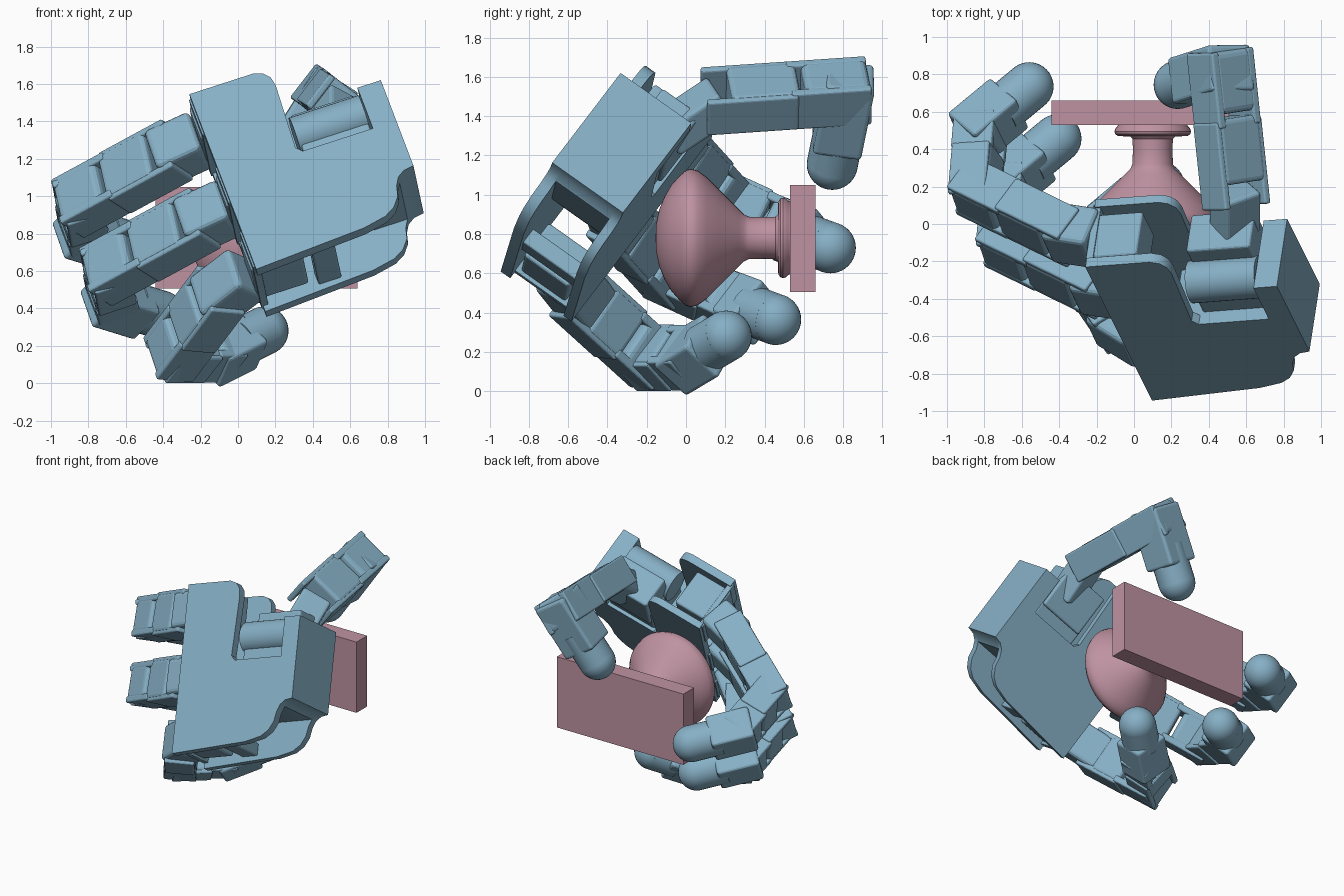
import bpy, bmesh, math
from mathutils import Vector as V, Matrix

if "Cube" in bpy.data.objects:
    bpy.data.objects.remove(bpy.data.objects["Cube"])

def mat(name, c):
    m = bpy.data.materials.new(name)
    m.diffuse_color = (*c, 1)
    m.use_nodes = True
    m.node_tree.nodes["Principled BSDF"].inputs["Base Color"].default_value = m.diffuse_color
    return m

BLUE = mat("blue", (0.24, 0.43, 0.56))
PINK = mat("pink", (0.52, 0.29, 0.36))

def finish(bm, name, m, bevel=0.0, smooth=False):
    bmesh.ops.recalc_face_normals(bm, faces=bm.faces[:])
    me = bpy.data.meshes.new(name)
    bm.to_mesh(me)
    bm.free()
    o = bpy.data.objects.new(name, me)
    bpy.context.collection.objects.link(o)
    me.materials.append(m)
    if bevel:
        b = o.modifiers.new("bevel", "BEVEL")
        b.width, b.segments, b.limit_method = bevel, 3, "ANGLE"
    if smooth:
        bpy.context.view_layer.objects.active = o
        o.select_set(True)
        bpy.ops.object.shade_smooth_by_angle(angle=math.radians(35))
        o.select_set(False)
    return o

def frame(origin, side, along):
    # x = side (joint axis), z = along the link, y = depth
    z = along.normalized()
    x = (side - z * side.dot(z)).normalized()
    y = z.cross(x)
    m = Matrix((x, y, z)).transposed().to_4x4()
    m.translation = origin
    return m

def box(name, m, lo, hi, bevel=0.02, material=BLUE):
    lo, hi = V(lo), V(hi)
    bm = bmesh.new()
    bmesh.ops.create_cube(bm, size=1, matrix=m @ Matrix.Translation((lo + hi) / 2) @ Matrix.Diagonal((*(hi - lo), 1)))
    return finish(bm, name, material, bevel)

def cyl(name, p, q, r):
    m = frame((p + q) / 2, V((0.31, 0.47, 0.83)), q - p)
    bm = bmesh.new()
    bmesh.ops.create_cone(bm, cap_ends=True, segments=32, radius1=r, radius2=r, depth=(q - p).length, matrix=m)
    return finish(bm, name, BLUE, 0, True)

# ---- palm frame: W away from finger roots, U along the finger row, N into the grip
U = V((0.29, -0.58, -0.76)).normalized()
N = V((0.124, 0.81, -0.573)).normalized()
W = U.cross(N).normalized()
PALM = Matrix((W, U, N)).transposed().to_4x4()
PALM.translation = V((-0.26, -0.23, 1.545))

def P(a, b, n):
    return PALM @ V((a, b, n))

def prism(name, outline, n0, n1):
    bm = bmesh.new()
    f = bm.faces.new([bm.verts.new(P(a, b, n0)) for a, b in outline])
    g = bmesh.ops.extrude_face_region(bm, geom=[f])["geom"]
    bmesh.ops.translate(bm, verts=[e for e in g if isinstance(e, bmesh.types.BMVert)], vec=N * (n1 - n0))
    return finish(bm, name, BLUE, 0, True)

outline = [(0, 0), (0.36, 0), (0.41, 0.02), (0.44, 0.06), (0.45, 0.12), (0.43, 0.55), (0.46, 0.585),
           (0.855, 0.585), (0.855, 0.3), (0.987, 0.3), (0.987, 0.9), (0.93, 0.91), (0.89, 0.94),
           (0.865, 0.99), (0.85, 1.06), (0.81, 1.12), (0.75, 1.16), (0.62, 1.19), (0, 1.23)]
prism("palm_back_plate", outline, 0, 0.06)
prism("palm_front_plate", outline, 0.395, 0.445)
prism("palm_core", [(0.3, 0.62), (0.46, 0.585), (0.855, 0.585), (0.855, 0.3), (0.987, 0.3), (0.987, 0.9),
                    (0.93, 0.91), (0.89, 0.94), (0.6, 0.94), (0.3, 0.85)], 0.05, 0.4)
for b in (0.11, 0.59, 1.04):
    box("finger_motor", PALM, (-0.02, b - 0.09, 0.08), (0.27, b + 0.13, 0.36), 0.015)
    box("motor_bracket", PALM, (-0.01, b - 0.1, 0.03), (0.03, b + 0.15, 0.42), 0.005)
box("wrist_side_post", PALM, (0.32, 1.08, 0.05), (0.45, 1.17, 0.4), 0.01)

# ---- thumb mount in the palm notch
cyl("thumb_roll_motor", P(0.46, 0.39, 0.14), P(0.85, 0.39, 0.14), 0.115)
box("thumb_motor", PALM, (0.47, 0.37, 0.08), (0.85, 0.6, 0.42), 0.015)
box("thumb_mount", PALM, (0.48, 0.19, 0.2), (0.84, 0.5, 0.44), 0.015)

# ---- articulated digits
def link(name, p, q, side, w, d, end=0.08):
    m = frame(p, side, q - p)
    L = (q - p).length
    box(name + "_motor", m, (-w * 0.45, -d * 0.48, 0.06), (w * 0.45, d * 0.48, L * 0.62), 0.025)
    box(name + "_knuckle", m, (-w * 0.42, -d * 0.5, L * 0.66), (w * 0.42, d * 0.5, L + end), 0.035)
    for s in (-1, 1):
        x0, x1 = sorted((s * (w / 2 - 0.04), s * w / 2))
        box(name + "_cheek", m, (x0, -d * 0.46, -0.07), (x1, d * 0.46, L * 0.6), 0.012)
        x0, x1 = sorted((s * (w / 2 - 0.06), s * (w / 2 - 0.012)))
        box(name + "_end_cheek", m, (x0, -d * 0.5, L * 0.55), (x1, d * 0.5, L + end), 0.012)

def fingertip(name, p, q, side, w, d, r, cover=0.6):
    m = frame(p, side, q - p)
    L = (q - p).length
    box(name + "_tip_bracket", m, (-w / 2, -d / 2, -0.1), (w / 2, d / 2, L * cover), 0.02)
    cyl(name + "_tip_sleeve", m @ V((0, 0, L * 0.4)), q, r)
    bm = bmesh.new()
    bmesh.ops.create_uvsphere(bm, u_segments=32, v_segments=20, radius=r, matrix=Matrix.Translation(q))
    finish(bm, name + "_tip", BLUE, 0, True)

def finger(name, pts, side):
    j, m, k, e, t = [V(p) for p in pts]
    box(name + "_root", frame(j, side, m - j), (-0.13, -0.12, -0.06), (0.13, 0.12, (m - j).length + 0.06), 0.03)
    link(name + "_proximal", m, k, side, 0.31, 0.23)
    link(name + "_middle", k, e, side, 0.28, 0.23, 0.04)
    fingertip(name, e, t, side, 0.26, 0.24, 0.13)

upper = [V(p) for p in ((-0.25, -0.07, 1.28), (-0.38, -0.05, 1.22), (-0.85, 0.18, 0.965),
                        (-0.82, 0.52, 0.81), (-0.56, 0.735, 0.73))]
finger("upper_finger", upper, U)
finger("middle_finger", [p + U * 0.48 + V((0.01, 0, 0.0)) for p in upper], U)
lower = ((0.01, -0.60, 0.56), (-0.12, -0.52, 0.46), (-0.34, -0.20, 0.17), (-0.08, 0.02, 0.17), (0.14, 0.205, 0.28))
finger("lower_finger", lower, U)

# ---- thumb
TS = V((0.79, 0, -0.61))
t0, t1, t2, t3 = V((0.54, -0.02, 1.36)), V((0.54, 0.16, 1.48)), V((0.47, 0.82, 1.525)), V((0.235, 0.745, 1.155))
box("thumb_root", frame(t0, TS, t1 - t0), (-0.11, -0.09, -0.1), (0.11, 0.09, 0.24), 0.02)
link("thumb_proximal", t1, t2, TS, 0.31, 0.23, 0.11)
fingertip("thumb", t2, t3, TS, 0.27, 0.25, 0.13, 0.72)

# ---- held stamp: turned handle on a flat plate
profile = [(0, -0.155), (0.07, -0.152), (0.14, -0.138), (0.21, -0.11), (0.27, -0.075), (0.315, -0.035),
           (0.345, 0.0), (0.352, 0.025), (0.343, 0.06), (0.31, 0.105), (0.25, 0.165), (0.19, 0.225),
           (0.145, 0.27), (0.12, 0.295), (0.108, 0.32), (0.106, 0.40), (0.108, 0.455), (0.12, 0.468),
           (0.185, 0.47), (0.2, 0.48), (0.205, 0.495), (0.2, 0.51), (0.19, 0.52), (0.185, 0.53), (0, 0.535)]
bm = bmesh.new()
C = V((0.1, 0, 0.78))
vs = [bm.verts.new(C + V((r, y, 0))) for r, y in profile]
es = [bm.edges.new(e) for e in zip(vs, vs[1:])]
bmesh.ops.spin(bm, geom=vs + es, cent=C, axis=(0, 1, 0), angle=math.tau, steps=48)
bmesh.ops.remove_doubles(bm, verts=bm.verts[:], dist=1e-4)
finish(bm, "stamp_handle", PINK, 0, True)
box("stamp_plate", Matrix(), (-0.44, 0.53, 0.505), (0.64, 0.66, 1.05), 0, PINK)
